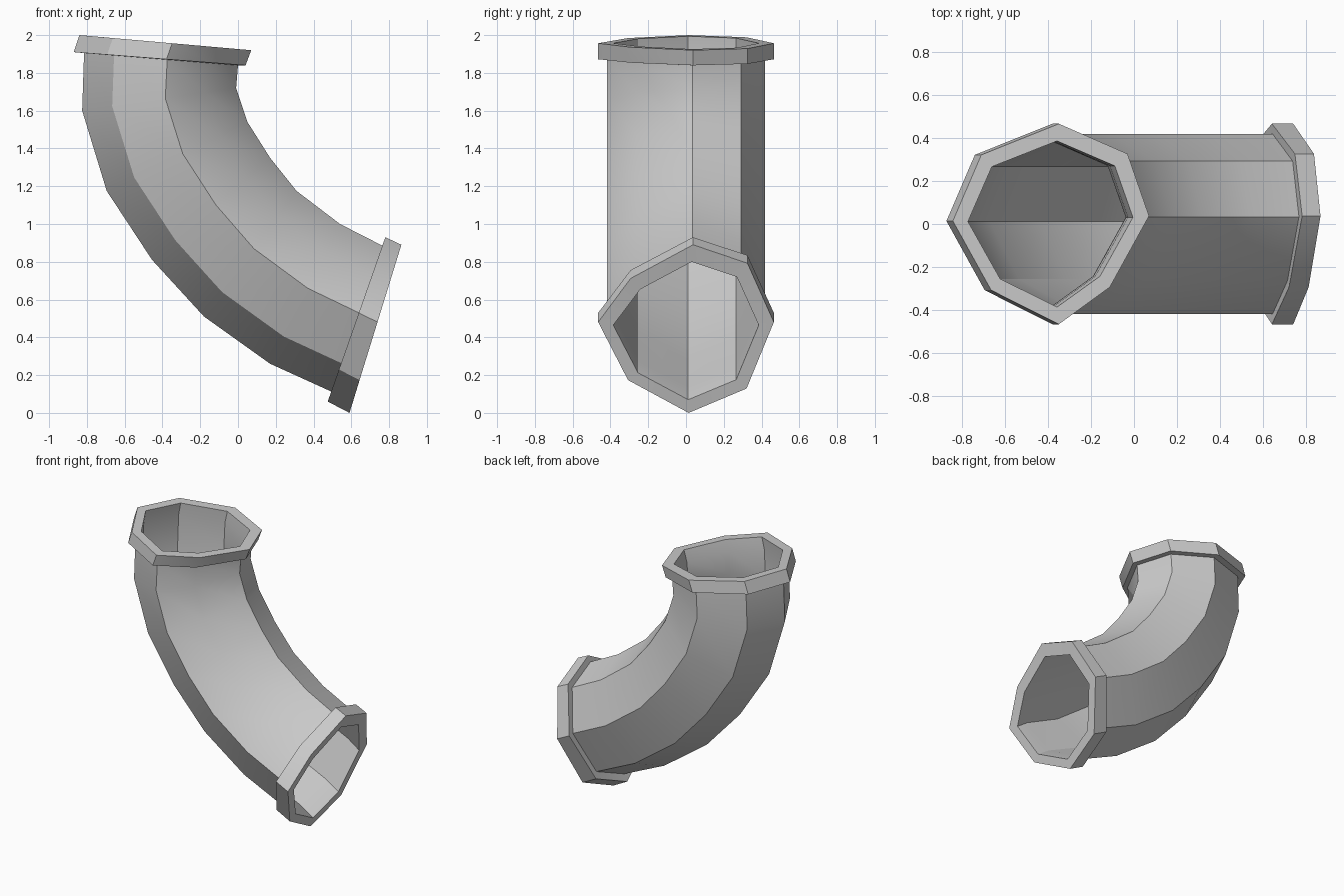
import bpy, bmesh, math

if "Cube" in bpy.data.objects:
    bpy.data.objects.remove(bpy.data.objects["Cube"])

# slightly uneven eight-sided section: (across the bend, sideways), unit radius
SECTION = [(1, .08), (.78, .70), (.08, 1), (-.71, .69), (-1, .03),
           (-.61, -.66), (.08, -1), (.60, -.63)]

# tube stations: outer-bend point and inner-bend point in the XZ plane
PIPE = [((-.815, 1.905), (0, 1.84)), ((-.825, 1.60), (-.01, 1.72)),
        ((-.695, 1.175), (.05, 1.54)), ((-.455, .81), (.17, 1.35)),
        ((-.18, .51), (.31, 1.175)), ((.17, .26), (.54, 1.0)),
        ((.50, .11), (.765, .885))]


def inset(station, factor):
    (ax, az), (bx, bz) = station
    cx, cz = (ax + bx) / 2, (az + bz) / 2
    return tuple((cx + (x - cx) * factor, cz + (z - cz) * factor)
                 for x, z in station)


# closed chain of rings: top collar, outer wall, lower collar, inner wall
top_hole = (((-.77, 1.994), (-.005, 1.926)), .385)
low_hole = (((.612, .07), (.832, .80)), .385)
rings = [top_hole,
         (((-.84, 2.0), (.07, 1.92)), .465),
         (((-.87, 1.91), (.04, 1.84)), .465)]
rings += [(s, .417) for s in PIPE]
rings += [(((.475, .06), (.78, .93)), .465),
          (((.59, 0), (.865, .89)), .465),
          low_hole]
rings += [(inset(s, .93), .385) for s in reversed(PIPE)]

# elbow pipe skin
bm = bmesh.new()
loops = []
for ((ax, az), (bx, bz)), half in rings:
    cx, cz, dx, dz = (ax + bx) / 2, (az + bz) / 2, (bx - ax) / 2, (bz - az) / 2
    loops.append([bm.verts.new((cx + dx * u, half * v, cz + dz * u))
                  for u, v in SECTION])
n = len(SECTION)
for i, a in enumerate(loops):
    b = loops[(i + 1) % len(loops)]
    for j in range(n):
        k = (j + 1) % n
        bm.faces.new((a[j], a[k], b[k], b[j]))
bmesh.ops.recalc_face_normals(bm, faces=bm.faces)
mesh = bpy.data.meshes.new("elbow_pipe")
bm.to_mesh(mesh)
bm.free()
pipe = bpy.data.objects.new("elbow_pipe", mesh)
bpy.context.collection.objects.link(pipe)

# smooth along the bend, crisp along the corners
bpy.context.view_layer.objects.active = pipe
pipe.select_set(True)
bpy.ops.object.shade_smooth_by_angle(angle=math.radians(30))
